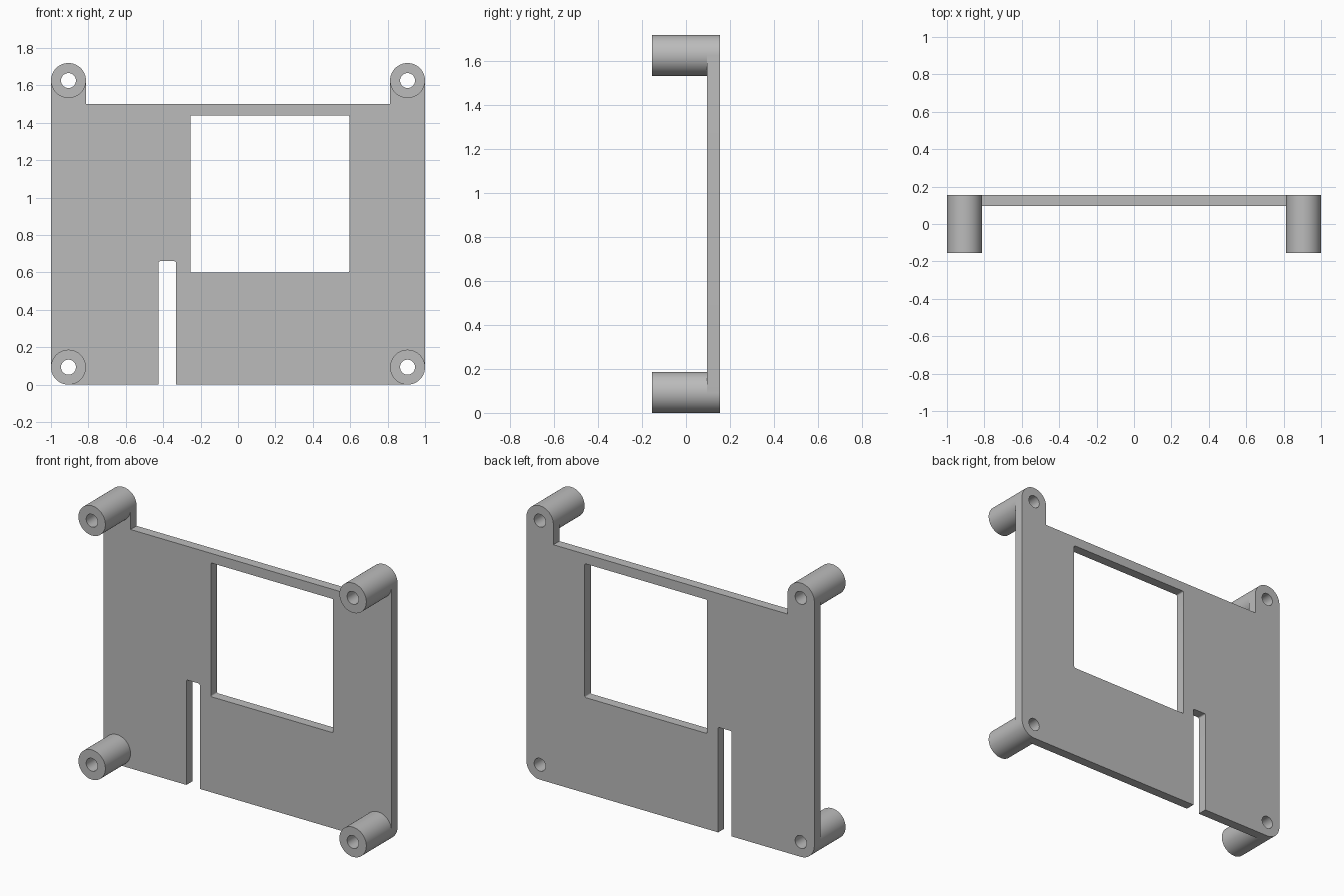
import bpy
import bmesh
from math import sin, cos, pi, radians

cube = bpy.data.objects.get("Cube")
if cube:
    bpy.data.objects.remove(cube, do_unlink=True)

R, HOLE = 0.0935, 0.04            # post radius and bore radius
BACK, FACE, FRONT = 0.155, 0.095, -0.155
PX, LOW, HIGH = 1 - R, R, 1.626   # post centres
TOP, FILLET = 1.5, 0.008
SEG = 48

grey = bpy.data.materials.new("plain grey")
grey.use_nodes = True
grey.diffuse_color = (0.5, 0.5, 0.5, 1)
grey.node_tree.nodes["Principled BSDF"].inputs["Base Color"].default_value = (0.5, 0.5, 0.5, 1)


def arc(cx, cz, r, start, end, steps):
    """Points along an arc, angles in degrees."""
    angles = [radians(start + (end - start) * i / steps) for i in range(steps + 1)]
    return [(cx + r * cos(a), cz + r * sin(a)) for a in angles]


def finish(obj):
    bpy.ops.object.select_all(action="DESELECT")
    obj.select_set(True)
    bpy.context.view_layer.objects.active = obj
    if obj.type == "CURVE":
        bpy.ops.object.convert(target="MESH")
        obj = bpy.context.object
    bm = bmesh.new()
    bm.from_mesh(obj.data)
    bmesh.ops.remove_doubles(bm, verts=bm.verts, dist=0.0001)
    bmesh.ops.recalc_face_normals(bm, faces=bm.faces)
    bm.to_mesh(obj.data)
    bm.free()
    obj.data.materials.clear()
    obj.data.materials.append(grey)
    bpy.ops.object.shade_smooth_by_angle(angle=radians(30))


def plate(name, loops):
    """Flat filled outline with holes, standing upright between FACE and BACK."""
    curve = bpy.data.curves.new(name, "CURVE")
    curve.dimensions = "2D"
    curve.fill_mode = "BOTH"
    curve.extrude = (BACK - FACE) / 2
    for points in loops:
        spline = curve.splines.new("POLY")
        spline.points.add(len(points) - 1)
        for p, (x, z) in zip(spline.points, points):
            p.co = (x, z, 0, 1)
        spline.use_cyclic_u = True
    obj = bpy.data.objects.new(name, curve)
    obj.location.y = (BACK + FACE) / 2
    obj.rotation_euler.x = pi / 2
    bpy.context.collection.objects.link(obj)
    finish(obj)


def post(name, x, z):
    """Hollow standoff, open where it meets the plate."""
    bm = bmesh.new()
    rings = []
    for r, y in ((R, FACE), (R, FRONT), (HOLE, FRONT), (HOLE, FACE)):
        circle = arc(x, z, r, 0, 360, SEG)[:-1]
        rings.append([bm.verts.new((px, y, pz)) for px, pz in circle])
    for a, b in zip(rings, rings[1:]):
        for i in range(SEG):
            j = (i + 1) % SEG
            bm.faces.new((a[i], a[j], b[j], b[i]))
    mesh = bpy.data.meshes.new(name)
    bm.to_mesh(mesh)
    bm.free()
    obj = bpy.data.objects.new(name, mesh)
    bpy.context.collection.objects.link(obj)
    finish(obj)


# Plate outline: rounded lower corners, cable slot, two raised ears
SL, SR, ST = -0.425, -0.332, 0.66
outline = arc(-PX, LOW, R, 180, 270, SEG // 4)
outline += [(SL, 0)]
outline += arc(SL + FILLET, ST - FILLET, FILLET, 180, 90, 4)
outline += arc(SR - FILLET, ST - FILLET, FILLET, 90, 0, 4)
outline += [(SR, 0)]
outline += arc(PX, LOW, R, 270, 360, SEG // 4)
outline += arc(PX, HIGH, R, 0, 180, SEG // 2)
outline += [(PX - R, TOP), (R - PX, TOP)]
outline += arc(-PX, HIGH, R, 0, 180, SEG // 2)

# Window with slightly rounded corners
WL, WR, WB, WT = -0.255, 0.595, 0.6, 1.44
window = []
for cx, cz, a in ((WR - FILLET, WT - FILLET, 0), (WL + FILLET, WT - FILLET, 90),
                  (WL + FILLET, WB + FILLET, 180), (WR - FILLET, WB + FILLET, 270)):
    window += arc(cx, cz, FILLET, a, a + 90, 4)

# Posts and the matching bores through the plate
corners = [(f"{level}_{side}_post", x, z)
           for level, z in (("lower", LOW), ("upper", HIGH))
           for side, x in (("right", -PX), ("left", PX))]
bores = [arc(x, z, HOLE, 0, 360, SEG)[:-1] for _, x, z in corners]
plate("mounting_plate", [outline, window] + bores)
for name, x, z in corners:
    post(name, x, z)
